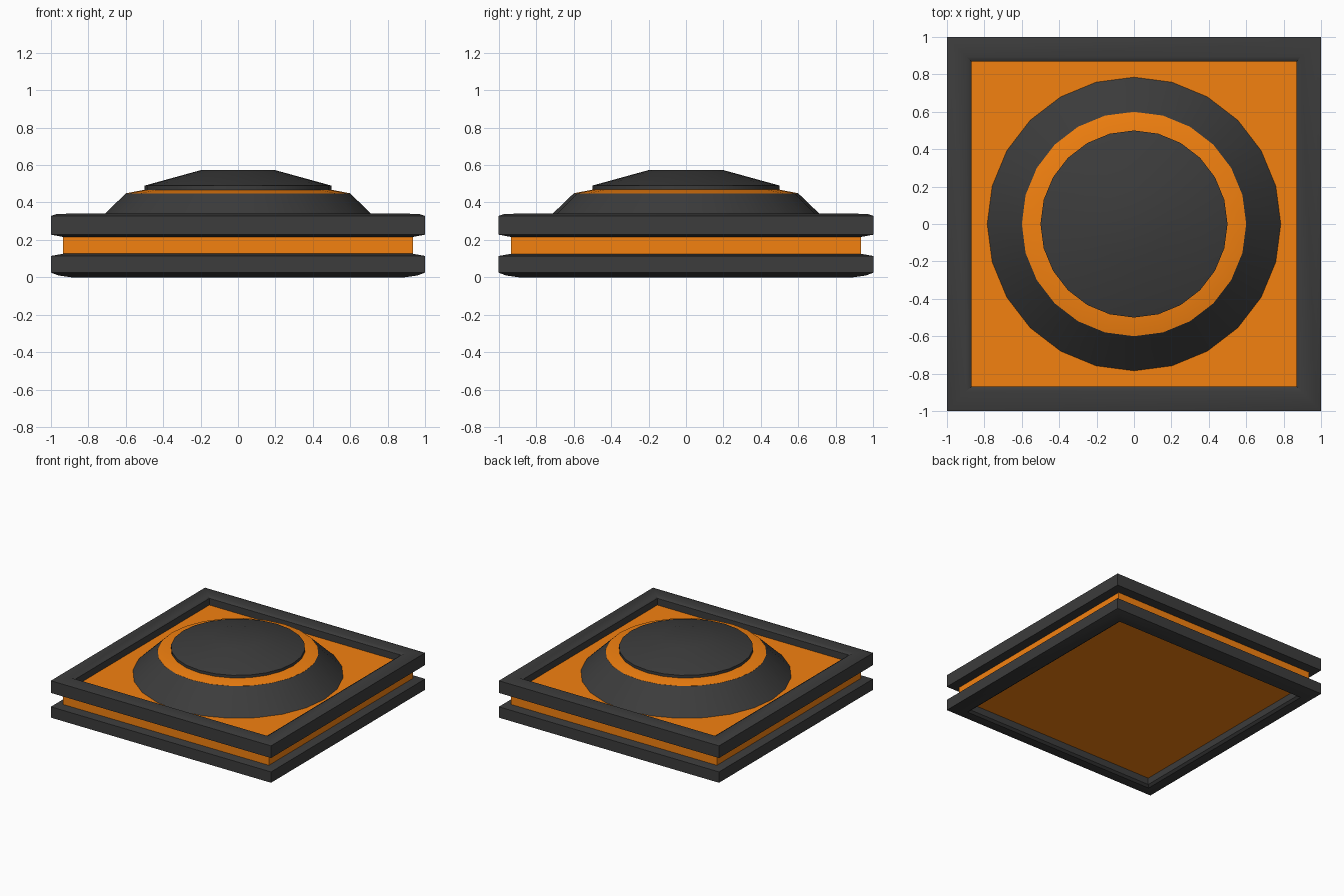
import bpy, bmesh, math

if "Cube" in bpy.data.objects:
    bpy.data.objects.remove(bpy.data.objects["Cube"])


def material(name, rgb):
    m = bpy.data.materials.new(name)
    m.diffuse_color = (*rgb, 1)
    m.use_nodes = True
    m.node_tree.nodes["Principled BSDF"].inputs["Base Color"].default_value = m.diffuse_color
    return m


DARK = material("dark_grey", (0.045, 0.045, 0.045))
ORANGE = material("orange", (0.9, 0.22, 0.005))


def revolve(name, profile, sides, mat, loop=False):
    """Sweep (half width, z) points round z; 4 sides gives a square with sharp mitres."""
    square = sides == 4
    scale = math.sqrt(2) if square else 1
    start = math.pi / 4 if square else 0
    bm = bmesh.new()
    rings = []
    for r, z in profile:
        rings.append([bm.verts.new((r * scale * math.cos(start + math.tau * i / sides),
                                    r * scale * math.sin(start + math.tau * i / sides), z))
                      for i in range(sides)])
    pairs = list(zip(rings, rings[1:]))
    if loop:
        pairs.append((rings[-1], rings[0]))
    else:
        bm.faces.new(rings[0])
        bm.faces.new(rings[-1])
    for a, b in pairs:
        for i in range(sides):
            j = (i + 1) % sides
            bm.faces.new((a[i], a[j], b[j], b[i]))
    bmesh.ops.recalc_face_normals(bm, faces=bm.faces)
    mesh = bpy.data.meshes.new(name)
    bm.to_mesh(mesh)
    bm.free()
    mesh.materials.append(mat)
    ob = bpy.data.objects.new(name, mesh)
    bpy.context.collection.objects.link(ob)
    bpy.ops.object.select_all(action='DESELECT')
    ob.select_set(True)
    bpy.context.view_layer.objects.active = ob
    bpy.ops.object.shade_smooth_by_angle(angle=math.radians(40))
    return ob


# Orange square slab, visible between and inside the frames
revolve("base_slab", [(0.935, 0.07), (0.935, 0.27)], 4, ORANGE)

# Dark square frames, the lower one mirrored from the upper
frame = [(0.87, 0.215), (0.93, 0.215), (1.0, 0.228), (1.0, 0.328), (0.975, 0.337),
         (0.895, 0.341), (0.87, 0.325)]
revolve("upper_frame", frame, 4, DARK, loop=True)
revolve("lower_frame", [(r, 0.341 - z + 0.001 * (z < 0.3)) for r, z in frame[:3]]
        + [(1.0, 0.025), (0.96, 0.01), (0.89, 0.0), (0.87, 0.015)], 4, DARK, loop=True)

# Sloped collar on the slab
revolve("collar", [(0.79, 0.265), (0.6, 0.448), (0.58, 0.448), (0.58, 0.265)], 24, DARK, loop=True)

# Orange ring plate inside the collar
revolve("glow_ring", [(0.59, 0.27), (0.6, 0.449), (0.5, 0.468)], 24, ORANGE)

# Low button dome
revolve("button_dome", [(0.5, 0.463), (0.5, 0.49), (0.195, 0.574)], 24, DARK)
